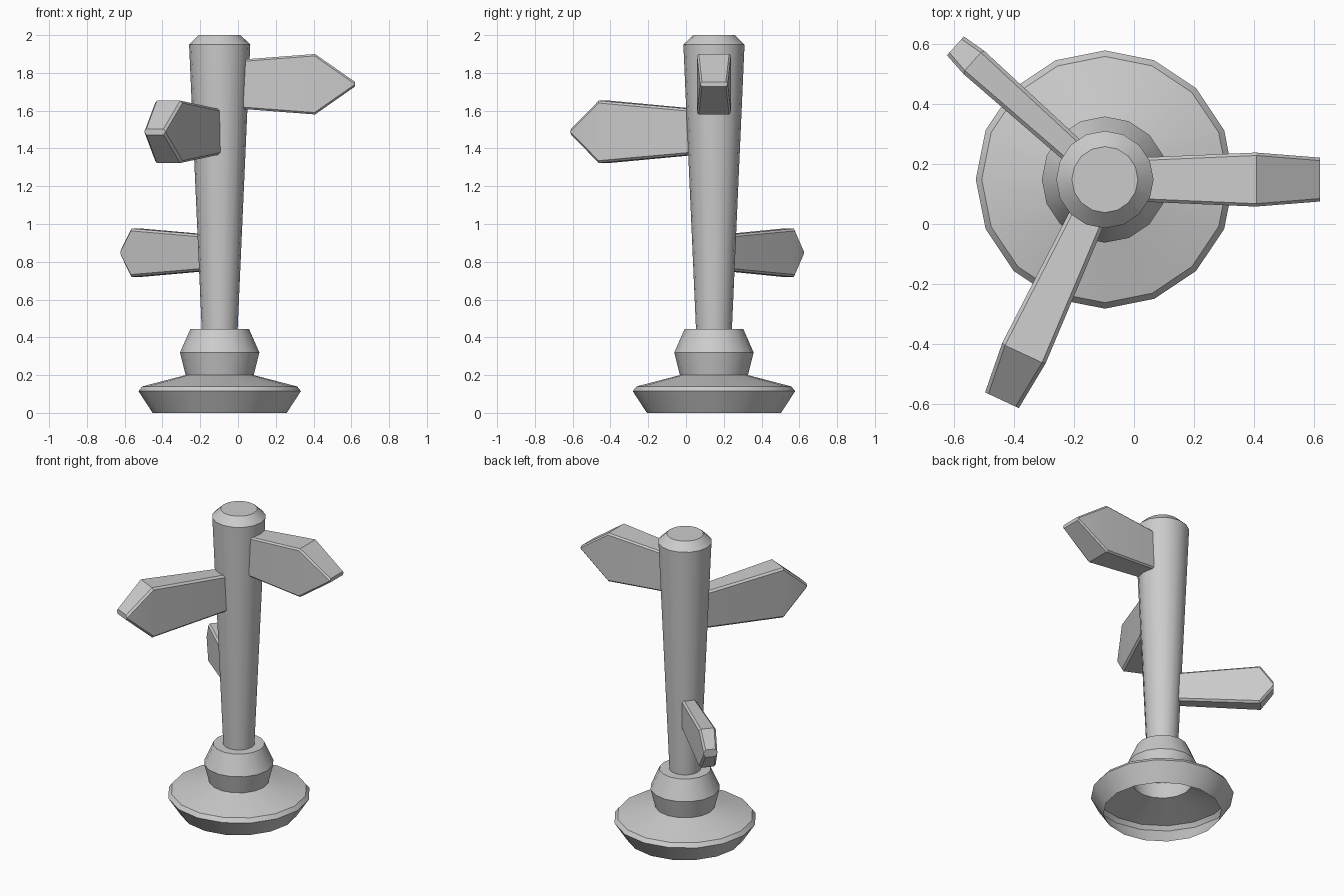
import bpy, bmesh, math
from mathutils import Matrix

cube = bpy.data.objects.get("Cube")
if cube:
    bpy.data.objects.remove(cube, do_unlink=True)

CENTRE = (-0.097, 0.148, 0)
SIDES = 16

grey = bpy.data.materials.new("light grey")
grey.use_nodes = True
colour = (0.6, 0.6, 0.6, 1)
grey.diffuse_color = colour
grey.node_tree.nodes["Principled BSDF"].inputs["Base Color"].default_value = colour


def finish(name, bm):
    """Turn a bmesh into a shaded object standing on the post axis."""
    mesh = bpy.data.meshes.new(name)
    bm.to_mesh(mesh)
    bm.free()
    mesh.materials.append(grey)
    obj = bpy.data.objects.new(name, mesh)
    bpy.context.collection.objects.link(obj)
    obj.location = CENTRE
    bpy.ops.object.select_all(action="DESELECT")
    obj.select_set(True)
    bpy.context.view_layer.objects.active = obj
    bpy.ops.object.shade_smooth_by_angle(angle=math.radians(25))
    return obj


def lathe(name, profile, cap_bottom, cap_top):
    """Revolve (radius, height) points around z."""
    bm = bmesh.new()
    rings = []
    for r, z in profile:
        angles = [math.tau * i / SIDES for i in range(SIDES)]
        rings.append([bm.verts.new((r * math.cos(a), r * math.sin(a), z)) for a in angles])
    for low, high in zip(rings, rings[1:]):
        for i in range(SIDES):
            j = (i + 1) % SIDES
            bm.faces.new((low[i], low[j], high[j], high[i]))
    if cap_bottom:
        bm.faces.new(rings[0][::-1])
    if cap_top:
        bm.faces.new(rings[-1])
    return finish(name, bm)


def board(name, angle, z, stations):
    """Pointed sign; stations are (distance, half height, half thickness)."""
    bm = bmesh.new()
    rings = []
    for d, h, t in stations:
        corners = ((-t, -h), (t, -h), (t, h), (-t, h))
        rings.append([bm.verts.new((d, y, z + dz)) for y, dz in corners])
    for a, b in zip(rings, rings[1:]):
        for i in range(4):
            j = (i + 1) % 4
            bm.faces.new((a[i], a[j], b[j], b[i]))
    bm.faces.new(rings[0][::-1])
    bm.faces.new(rings[-1])
    bmesh.ops.recalc_face_normals(bm, faces=bm.faces)
    # Chamfer the long outline edges of both broad faces
    outline = [e for e in bm.edges
               if e.verts[0].co.x != e.verts[1].co.x]
    bmesh.ops.bevel(bm, geom=outline, offset=0.012, segments=1,
                    affect="EDGES", clamp_overlap=True)
    bm.transform(Matrix.Rotation(math.radians(angle), 4, "Z"))
    return finish(name, bm)


# Hollow flared foot with its collar
lathe("base", [(0.355, 0), (0.43, 0.115), (0.41, 0.14), (0.18, 0.2),
               (0.21, 0.32), (0.155, 0.445), (0.09, 0.445)], False, False)

# Post widening upwards to a chamfered top
lathe("post", [(0.095, 0.44), (0.162, 1.95), (0.11, 2.0)], True, True)

# Three pointed direction boards
board("upper_board", 0, 1.74,
      [(0.11, 0.13, 0.073), (0.505, 0.16, 0.09), (0.717, 0.012, 0.073)])
board("middle_board", 245, 1.488,
      [(0.1, 0.12, 0.06), (0.641, 0.165, 0.08), (0.811, 0.016, 0.062)])
board("lower_board", 138.2, 0.848,
      [(0.08, 0.095, 0.043), (0.59, 0.128, 0.052), (0.668, 0.025, 0.042)])
